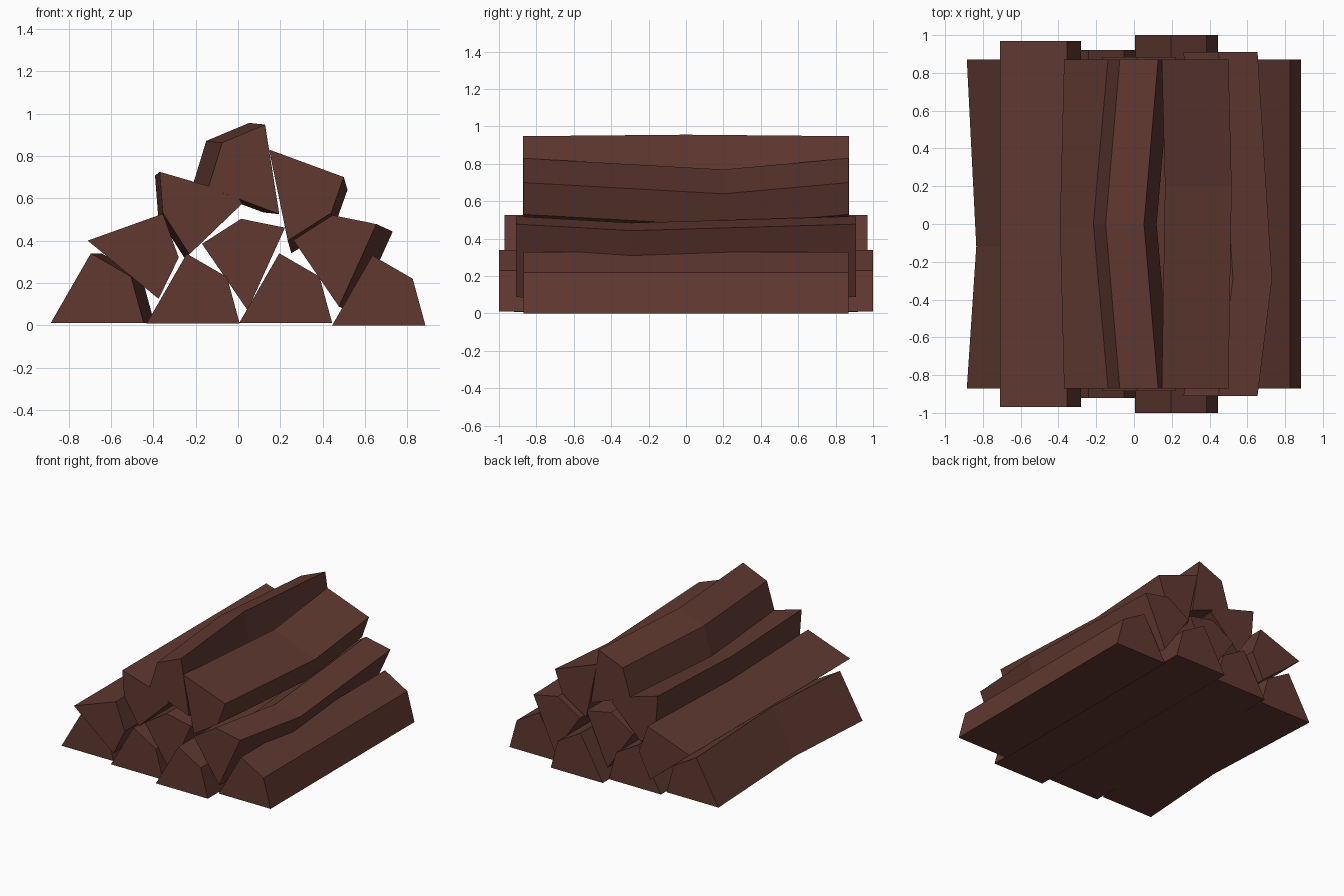
import bpy, bmesh

if "Cube" in bpy.data.objects:
    bpy.data.objects.remove(bpy.data.objects["Cube"])

wood = bpy.data.materials.new("dark brown wood")
wood.diffuse_color = (0.115, 0.040, 0.030, 1)
wood.use_nodes = True
wood.node_tree.nodes["Principled BSDF"].inputs["Base Color"].default_value = wood.diffuse_color


def log(name, profile, half_length, shift=(0, 0), bend_y=None, at=(0, 0)):
    """Split log along y; shift moves a middle section at bend_y in (x, z)."""
    sections = [(-half_length, 0, 0), (half_length, 0, 0)]
    if bend_y is not None:
        sections.insert(1, (bend_y, *shift))
    bm = bmesh.new()
    rings = [[bm.verts.new((x + at[0] + dx, y, z + at[1] + dz)) for x, z in profile]
             for y, dx, dz in sections]
    n = len(profile)
    for a, b in zip(rings, rings[1:]):
        for i in range(n):
            j = (i + 1) % n
            bm.faces.new((a[i], a[j], b[j], b[i]))
    bm.faces.new(rings[0])
    bm.faces.new(rings[-1][::-1])
    bmesh.ops.recalc_face_normals(bm, faces=bm.faces)
    mesh = bpy.data.meshes.new(name)
    bm.to_mesh(mesh)
    bm.free()
    mesh.materials.append(wood)
    bpy.context.collection.objects.link(bpy.data.objects.new(name, mesh))


# bottom row: four logs lying on their wide side
flat = [(0, 0), (0.19, 0.33), (0.38, 0.22), (0.44, 0)]
log("bottom_log_left", flat, 0.87, (0.05, 0), -0.12, at=(-0.885, 0.01))
log("bottom_log_mid_left", flat, 0.92, at=(-0.432, 0.008))
log("bottom_log_mid_right", flat, 1.0, at=(0.005, 0.01))
log("bottom_log_right", flat, 0.87, at=(0.445, 0.0))

# middle row: wedges resting in the gaps
wedge = [(-0.185, -0.118), (0, 0), (0.207, -0.042), (0.03, -0.432)]
log("middle_log_left", [(-0.71, 0.40), (-0.355, 0.527), (-0.28, 0.32), (-0.375, 0.125)], 0.97)
log("middle_log_center", wedge, 0.885, at=(0.015, 0.503))
log("middle_log_right", wedge, 0.91, (0.077, -0.035), -0.29, at=(0.447, 0.52))

# top row
log("top_log_left", [(-0.37, 0.725), (-0.01, 0.62), (0.02, 0.575), (-0.23, 0.335), (-0.355, 0.53)],
    0.87, (-0.022, -0.018), 0.0)
log("top_log_right", [(0.147, 0.83), (0.50, 0.70), (0.44, 0.53), (0.235, 0.40)],
    0.87, (0.017, -0.06), 0.2)
log("top_log_peak", [(-0.075, 0.863), (0.128, 0.948), (0.195, 0.525), (-0.14, 0.65)],
    0.872, (-0.075, 0.008), 0.0)
